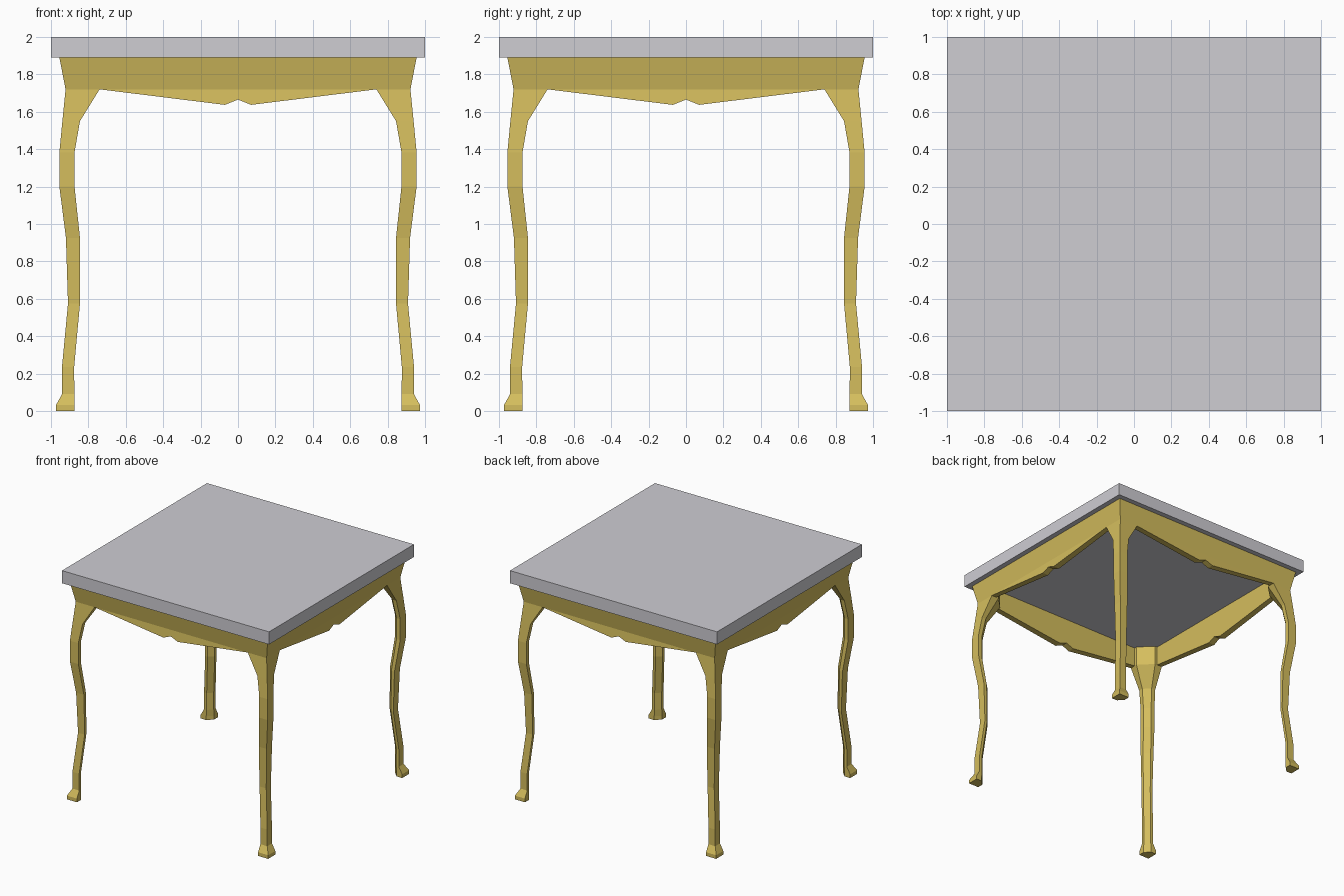
import bpy, bmesh, math
from mathutils import Matrix

if "Cube" in bpy.data.objects:
    bpy.data.objects.remove(bpy.data.objects["Cube"])


def material(name, rgb):
    m = bpy.data.materials.new(name)
    m.diffuse_color = (*rgb, 1)
    m.use_nodes = True
    m.node_tree.nodes["Principled BSDF"].inputs["Base Color"].default_value = m.diffuse_color
    return m


wood = material("golden wood", (0.66, 0.51, 0.11))
stone = material("pale grey top", (0.62, 0.61, 0.65))


def finish(bm, name, mat, turn=0):
    bmesh.ops.recalc_face_normals(bm, faces=bm.faces)
    bm.transform(Matrix.Rotation(turn * math.pi / 2, 4, 'Z'))
    me = bpy.data.meshes.new(name)
    bm.to_mesh(me)
    bm.free()
    me.materials.append(mat)
    ob = bpy.data.objects.new(name, me)
    bpy.context.collection.objects.link(ob)
    return ob


# Table top slab
bm = bmesh.new()
bmesh.ops.create_cube(bm, size=1, matrix=Matrix.Translation((0, 0, 1.945)) @ Matrix.Diagonal((2, 2, 0.11, 1)))
finish(bm, "table_top", stone)

# Cabriole leg rings: height, inner edge, outer edge, inner corner cut
RINGS = [
    (0.00, 0.875, 0.973, 0.045), (0.032, 0.875, 0.973, 0.045),
    (0.09, 0.875, 0.941, 0.04), (0.236, 0.876, 0.941, 0.04),
    (0.574, 0.845, 0.909, 0.04), (0.926, 0.845, 0.92, 0.045),
    (1.20, 0.874, 0.955, 0.045), (1.383, 0.874, 0.955, 0.045),
    (1.55, 0.845, 0.939, 0.055), (1.72, 0.74, 0.922, 0.11),
    (1.89, 0.74, 0.955, 0.11),
]


def leg(name, turn):
    bm = bmesh.new()
    rows = []
    for z, a, b, c in RINGS:
        section = [(a + c, a), (b, a), (b, b), (a, b), (a, a + c)]
        rows.append([bm.verts.new((x, y, z)) for x, y in section])
    for lo, hi in zip(rows, rows[1:]):
        for i in range(5):
            j = (i + 1) % 5
            bm.faces.new((lo[i], lo[j], hi[j], hi[i]))
    bm.faces.new(rows[0][::-1])
    bm.faces.new(rows[-1])
    finish(bm, name, wood, turn)


# Apron: front face flares out above and below the crease at z = 1.72
def apron(name, turn):
    outline = [(-0.74, 1.72), (-0.07, 1.637), (0, 1.665), (0.07, 1.637), (0.74, 1.72)]
    inner = 0.873
    bm = bmesh.new()
    out = [bm.verts.new((x, -(0.922 + (1.72 - z) * 0.098), z)) for x, z in outline]
    back = [bm.verts.new((x, -inner, z)) for x, z in outline]
    out_top = [bm.verts.new((x, -0.955, 1.89)) for x in (-0.74, 0.74)]
    back_top = [bm.verts.new((x, -inner, 1.89)) for x in (-0.74, 0.74)]
    bm.faces.new(out)
    bm.faces.new((out[0], out[4], out_top[1], out_top[0]))
    bm.faces.new(back + back_top[::-1])
    bm.faces.new(out_top + back_top[::-1])
    for i in range(4):
        bm.faces.new((out[i], back[i], back[i + 1], out[i + 1]))
    for i, k in ((0, 0), (4, 1)):
        bm.faces.new((out[i], out_top[k], back_top[k], back[i]))
    finish(bm, name, wood, turn)


for t, (corner, side) in enumerate([("back_right", "front"), ("back_left", "right"),
                                    ("front_left", "back"), ("front_right", "left")]):
    leg(corner + "_leg", t)
    apron(side + "_apron", t)
